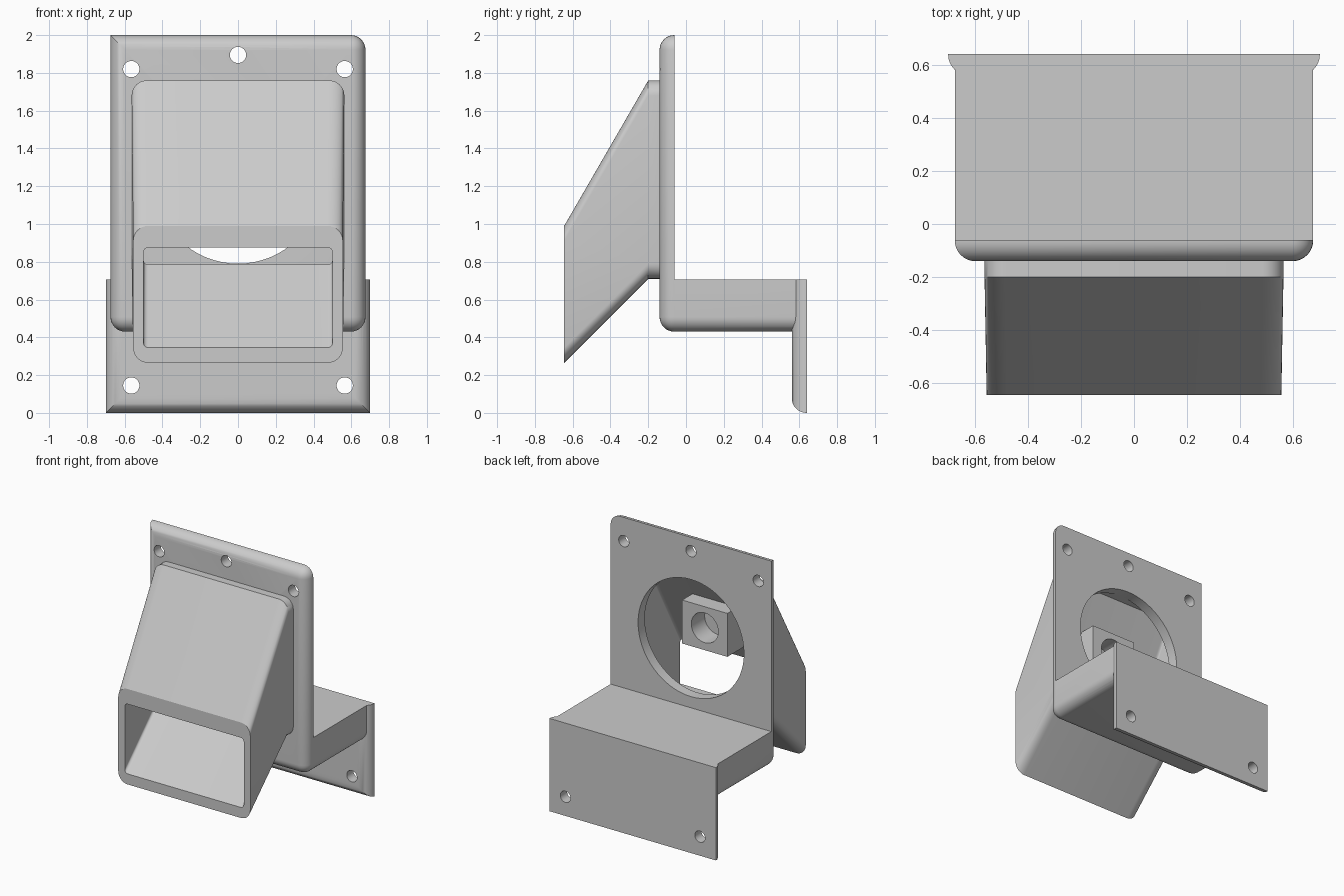
import bpy, bmesh, math
from mathutils import Matrix, Vector

cube = bpy.data.objects.get("Cube")
if cube:
    bpy.data.objects.remove(cube, do_unlink=True)

grey = bpy.data.materials.new("plain grey")
grey.use_nodes = True
grey.diffuse_color = (0.6, 0.6, 0.6, 1)
grey.node_tree.nodes["Principled BSDF"].inputs["Base Color"].default_value = grey.diffuse_color


def make(name, bm):
    bmesh.ops.recalc_face_normals(bm, faces=bm.faces)
    mesh = bpy.data.meshes.new(name)
    bm.to_mesh(mesh)
    bm.free()
    mesh.materials.append(grey)
    obj = bpy.data.objects.new(name, mesh)
    bpy.context.collection.objects.link(obj)
    return obj


def prism(name, profile, half_width, rounded=None, radius=0.078):
    """Extrude a (y, z) profile across x, then round the edges picked by a rule."""
    bm = bmesh.new()
    face = bm.faces.new([bm.verts.new((-half_width, y, z)) for y, z in profile])
    ext = bmesh.ops.extrude_face_region(bm, geom=[face])["geom"]
    bmesh.ops.translate(bm, vec=(2 * half_width, 0, 0),
                        verts=[v for v in ext if isinstance(v, bmesh.types.BMVert)])
    bmesh.ops.recalc_face_normals(bm, faces=bm.faces)
    if rounded:
        edges = [e for e in bm.edges if rounded(e.verts[0].co, e.verts[1].co)]
        bmesh.ops.bevel(bm, geom=edges, offset=radius, offset_type='OFFSET', segments=8,
                        profile=0.5, affect='EDGES', clamp_overlap=False)
    return make(name, bm)


def cylinder(x, z, radius, y0, y1):
    bm = bmesh.new()
    bmesh.ops.create_cone(bm, cap_ends=True, segments=64, radius1=radius, radius2=radius,
                          depth=y1 - y0)
    bmesh.ops.transform(bm, verts=bm.verts, matrix=Matrix.Translation((x, (y0 + y1) / 2, z))
                        @ Matrix.Rotation(math.pi / 2, 4, 'X'))
    return make("cutter", bm)


def boolean(obj, tool, operation='DIFFERENCE'):
    mod = obj.modifiers.new("boolean", 'BOOLEAN')
    mod.operation, mod.solver, mod.object = operation, 'EXACT', tool
    bpy.context.view_layer.objects.active = obj
    bpy.ops.object.modifier_apply(modifier=mod.name)
    bpy.data.objects.remove(tool, do_unlink=True)


def rounded_ring(y, half, z0, z1, r, steps=8):
    ring = []
    corners = [(half - r, z1 - r), (r - half, z1 - r), (r - half, z0 + r), (half - r, z0 + r)]
    for k, (cx, cz) in enumerate(corners):
        for i in range(steps + 1):
            a = math.pi / 2 * (k + i / steps)
            ring.append(Vector((cx + r * math.cos(a), y, cz + r * math.sin(a))))
    return ring


def same(a, b, axis, value):
    return abs(a[axis] - value) < 1e-4 and abs(b[axis] - value) < 1e-4


# Upright plate and solid shelf; one upper corner stays square
FRONT, SHELF, BOTTOM, TOP = -0.14, 0.705, 0.43, 2.0
bracket = prism(
    "bracket",
    [(FRONT, BOTTOM), (0.60, BOTTOM), (0.60, SHELF), (-0.06, SHELF), (-0.06, TOP), (FRONT, TOP)],
    0.675,
    lambda a, b: same(a, b, 1, FRONT)
    or (abs(a.y - b.y) > 0.01 and (same(a, b, 2, BOTTOM) or (same(a, b, 2, TOP) and a.x > 0))))

# Rear mounting plate, rounded on its front sides and bottom
rear_plate = prism(
    "rear_plate", [(0.56, 0), (0.64, 0), (0.64, SHELF), (0.56, SHELF)], 0.70,
    lambda a, b: same(a, b, 1, 0.56) and not same(a, b, 2, SHELF))
boolean(bracket, rear_plate, 'UNION')

# Duct opening and screw holes
boolean(bracket, cylinder(0, 1.235, 0.445, -0.3, 0.1))
for x, z in [(-0.565, 1.82), (0, 1.895), (0.565, 1.82)]:
    boolean(bracket, cylinder(x, z, 0.043, -0.3, 0.1))
for x in (-0.565, 0.565):
    boolean(bracket, cylinder(x, 0.145, 0.043, 0.4, 0.8))

# Hollow hood: outer skin forward, inner skin back
rings = [rounded_ring(*r) for r in [
    (FRONT, 0.563, 0.71, 1.76, 0.08),
    (-0.20, 0.563, 0.71, 1.76, 0.08),
    (-0.645, 0.555, 0.265, 0.99, 0.08),
    (-0.645, 0.50, 0.345, 0.875, 0.025),
    (-0.20, 0.50, 0.785, 1.68, 0.025),
    (FRONT, 0.50, 0.785, 1.68, 0.025)]]
bm = bmesh.new()
loops = [[bm.verts.new(p) for p in ring] for ring in rings]
for k, ring in enumerate(loops):
    after = loops[(k + 1) % len(loops)]
    for i in range(len(ring)):
        j = (i + 1) % len(ring)
        bm.faces.new((ring[i], ring[j], after[j], after[i]))
hood = make("hood", bm)

# Socket block hanging from the inside of the sloped hood
socket_block = prism("socket_block",
                     [(-0.225, 1.08), (-0.225, 1.41), (-0.375, 1.41), (-0.56, 1.08)], 0.19)
boolean(socket_block, cylinder(0, 1.25, 0.113, -0.385, -0.1))

# Smooth the rounded areas, keep edges sharp
for obj in (bracket, hood, socket_block):
    bpy.ops.object.select_all(action='DESELECT')
    obj.select_set(True)
    bpy.context.view_layer.objects.active = obj
    bpy.ops.object.shade_smooth_by_angle(angle=math.radians(30))
